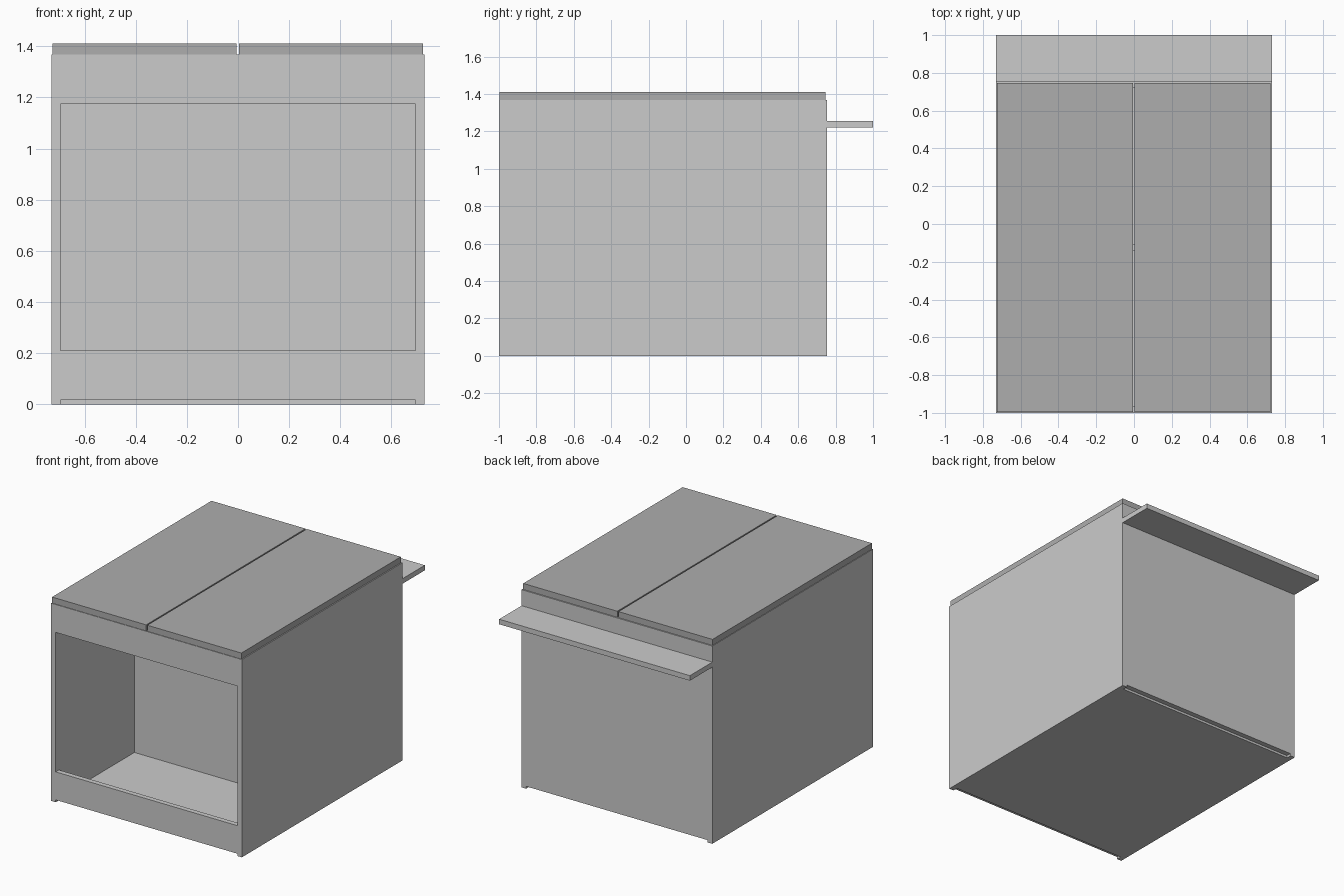
import bpy
import bmesh

if "Cube" in bpy.data.objects:
    bpy.data.objects.remove(bpy.data.objects["Cube"])


def box(name, x, y, z):
    """Axis-aligned box from (min, max) ranges."""
    bm = bmesh.new()
    bmesh.ops.create_cube(bm, size=1)
    for v in bm.verts:
        v.co = [r[0] if c < 0 else r[1] for c, r in zip(v.co, (x, y, z))]
    mesh = bpy.data.meshes.new(name)
    bm.to_mesh(mesh)
    bm.free()
    obj = bpy.data.objects.new(name, mesh)
    bpy.context.collection.objects.link(obj)
    return obj


T = 0.035                 # panel thickness
W, IN = 0.73, 0.695       # outer and inner half width
FRONT, BACK = -1.0, 0.755
BASE, TOP = 0.016, 1.368  # underside of cross panels, carcass top

# Side panels reach the ground
box("left_side", (-W, -IN), (FRONT, BACK), (0, TOP))
box("right_side", (IN, W), (FRONT, BACK), (0, TOP))

# Front rails above and below the opening
box("front_bottom_rail", (-IN, IN), (FRONT, FRONT + T), (BASE, 0.21))
box("front_top_rail", (-IN, IN), (FRONT, FRONT + T), (1.175, TOP))

# Back wall, inner partition and floor
box("back_wall", (-IN, IN), (BACK - T, BACK), (BASE, TOP))
box("partition", (-IN, IN), (-0.14, -0.14 + T), (BASE, TOP))
box("floor", (-IN, IN), (FRONT + T, BACK - T), (0, BASE))

# Shelf on the back
box("back_shelf", (-W, W), (BACK, 1.0), (1.222, 1.257))

# Pair of lids with a narrow gap between them
lid_material = bpy.data.materials.new("lid_grey")
lid_material.diffuse_color = (0.42, 0.42, 0.42, 1)
lid_material.use_nodes = True
lid_material.node_tree.nodes["Principled BSDF"].inputs["Base Color"].default_value = lid_material.diffuse_color
for name, x in (("left_lid", (-0.726, -0.006)), ("right_lid", (0.003, 0.723))):
    lid = box(name, x, (-0.996, 0.747), (TOP, 1.41))
    lid.data.materials.append(lid_material)
